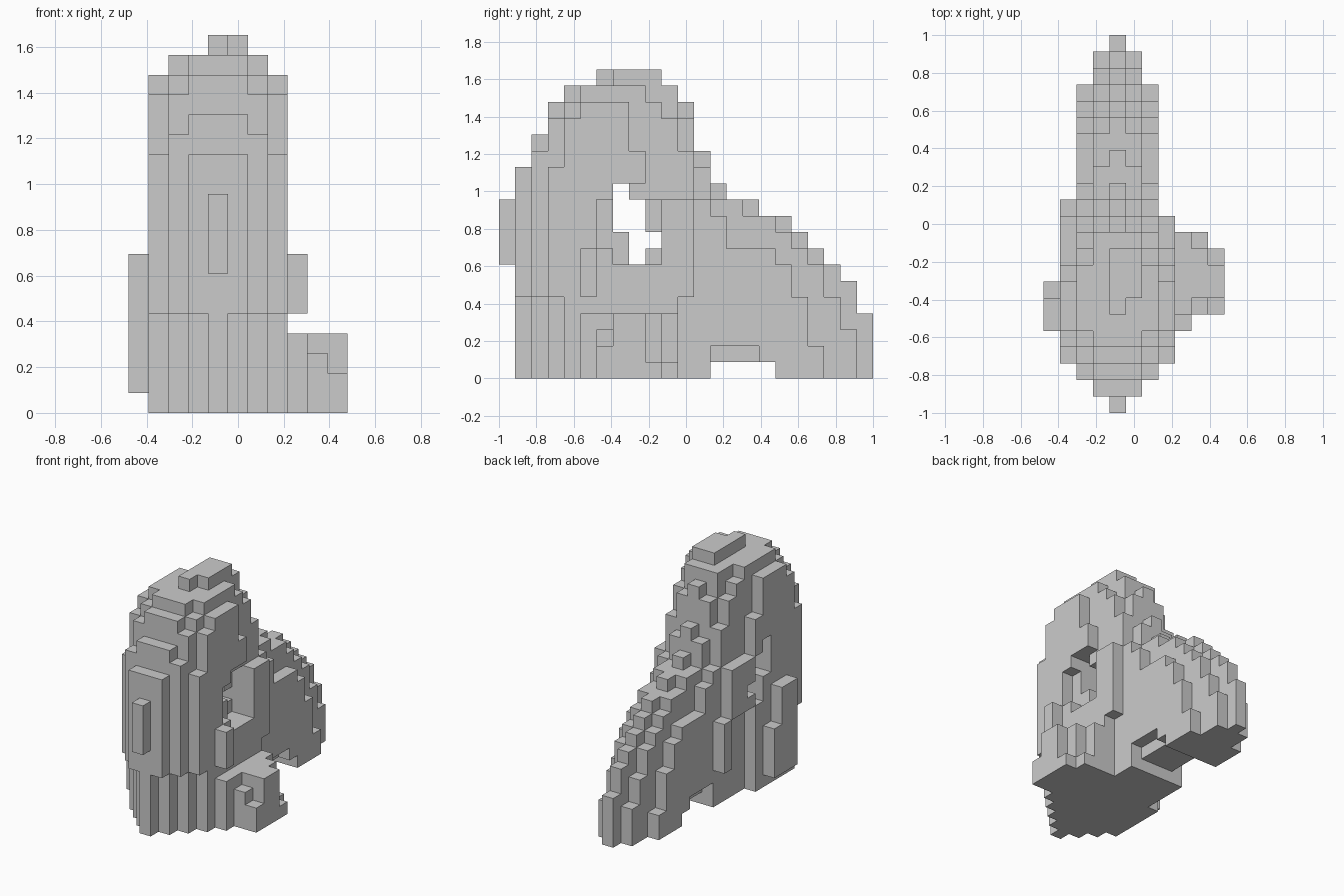
import bpy, bmesh

if "Cube" in bpy.data.objects:
    bpy.data.objects.remove(bpy.data.objects["Cube"])

V = 2 / 23          # edge of one cube
CX = 4              # centre column of the body


def box(i, j, k):
    """Cells of a block; each argument is an inclusive (first, last) range."""
    return {(a, b, c) for a in range(i[0], i[1] + 1)
            for b in range(j[0], j[1] + 1) for c in range(k[0], k[1] + 1)}


# Body: bands of layers, half width of each row from front to back (-1 = empty)
BANDS = [
    (0, 4, [-1, 0, 1, 2, 3, 3, 3, 3, 3, 3, 3, 3]),
    (5, 6, [-1, 1, 2, 3, 3, 3, 3, 3, 3, 3, 3, 3]),
    (7, 10, [0, 1, 2, 3, 3, 3, 3, 3, 3, 3, 3, 3]),
    (11, 12, [-1, 1, 2, 3, 3, 3, 3, 3, 3, 2, 2, 2]),
    (13, 13, [-1, -1, 2, 2, 3, 3, 3, 3, 3, 2, 2, 2]),
    (14, 14, [-1, -1, 1, 2, 3, 3, 3, 3, 2, 2, 2, 1]),
    (15, 15, [-1, -1, -1, 2, 3, 3, 3, 3, 2, 2, 2, 1]),
    (16, 16, [-1, -1, -1, 1, 2, 3, 3, 3, 2, 2, 1, 0]),
    (17, 17, [-1, -1, -1, -1, 1, 2, 2, 2, 2, 1, 1, -1]),
]
body = set()
for k0, k1, halves in BANDS:
    for j, h in enumerate(halves):
        if h >= 0:
            body |= box((CX - h, CX + h), (j, j), (k0, k1))

# Opening through the body, wider on the right side
body -= box((0, 10), (7, 7), (9, 11)) | box((0, 10), (8, 8), (7, 10))
body -= box((0, 10), (9, 9), (8, 8)) | box((6, 10), (9, 9), (7, 10))
body -= box((7, 7), (6, 6), (8, 10)) | box((7, 7), (7, 8), (7, 11))

# Lower rear corners cut back
body -= box((1, 1), (9, 11), (0, 6)) | box((7, 7), (11, 11), (0, 4))

# Cap on top
cap = box((4, 4), (6, 9), (18, 18)) | box((5, 5), (7, 9), (18, 18))

# Sloping tail: heights of the centre, middle and outer columns, row by row
SLOPES = [
    [14, 12, 11, 11, 10, 10, 9, 8, 7, 6, 4],
    [13, 11, 11, 10, 10, 9, 8, 7, 5, 3, 0],
    [11, 10, 8, 8, 8, 7, 5, 2, 0, 0, 0],
]
tail = box((1, 1), (12, 12), (3, 6))
for off, heights in enumerate(SLOPES):
    for n, h in enumerate(heights):
        for i in {CX - off, CX + off}:
            tail |= box((i, i), (12 + n, 12 + n), (0, h - 1))
# Arch under the tail
tail -= box((0, 10), (13, 16), (0, 0))
tail -= box((2, 2), (13, 15), (1, 1)) | box((6, 6), (13, 15), (1, 1))

# Foot on the right, stepping down outward and backward, with a post in front
foot = box((8, 8), (5, 5), (5, 7)) | box((8, 8), (5, 5), (0, 3))
foot |= box((8, 8), (6, 10), (0, 3))
foot |= box((9, 9), (6, 6), (0, 2)) | box((9, 9), (7, 9), (0, 3))
foot |= box((9, 9), (10, 10), (0, 0)) | box((10, 10), (6, 6), (0, 1))
foot |= box((10, 10), (7, 8), (0, 3)) | box((10, 10), (9, 9), (0, 0))

# Low bulge on the left
side_bulge = box((0, 0), (5, 6), (1, 7)) | box((0, 0), (7, 7), (1, 4))

parts = {"body": body, "cap": cap, "tail": tail,
         "foot": foot, "side_bulge": side_bulge}
solid = set().union(*parts.values())


def build(name, cells):
    """Turn cells into a mesh, keeping only the faces that touch air."""
    bm = bmesh.new()
    cache = {}

    def vert(p):
        if p not in cache:
            cache[p] = bm.verts.new(((p[0] - 5.5) * V, (p[1] - 11.5) * V, p[2] * V))
        return cache[p]

    for c in sorted(cells):
        for axis in range(3):
            u, w = (axis + 1) % 3, (axis + 2) % 3
            for side in (0, 1):
                near = list(c)
                near[axis] += 2 * side - 1
                if tuple(near) in solid:
                    continue
                ring = []
                for du, dw in ((0, 0), (1, 0), (1, 1), (0, 1)):
                    p = list(c)
                    p[axis] += side
                    p[u] += du
                    p[w] += dw
                    ring.append(vert(tuple(p)))
                bm.faces.new(ring if side else ring[::-1])
    mesh = bpy.data.meshes.new(name)
    bm.to_mesh(mesh)
    bm.free()
    bpy.context.collection.objects.link(bpy.data.objects.new(name, mesh))


for name, cells in parts.items():
    build(name, cells)
